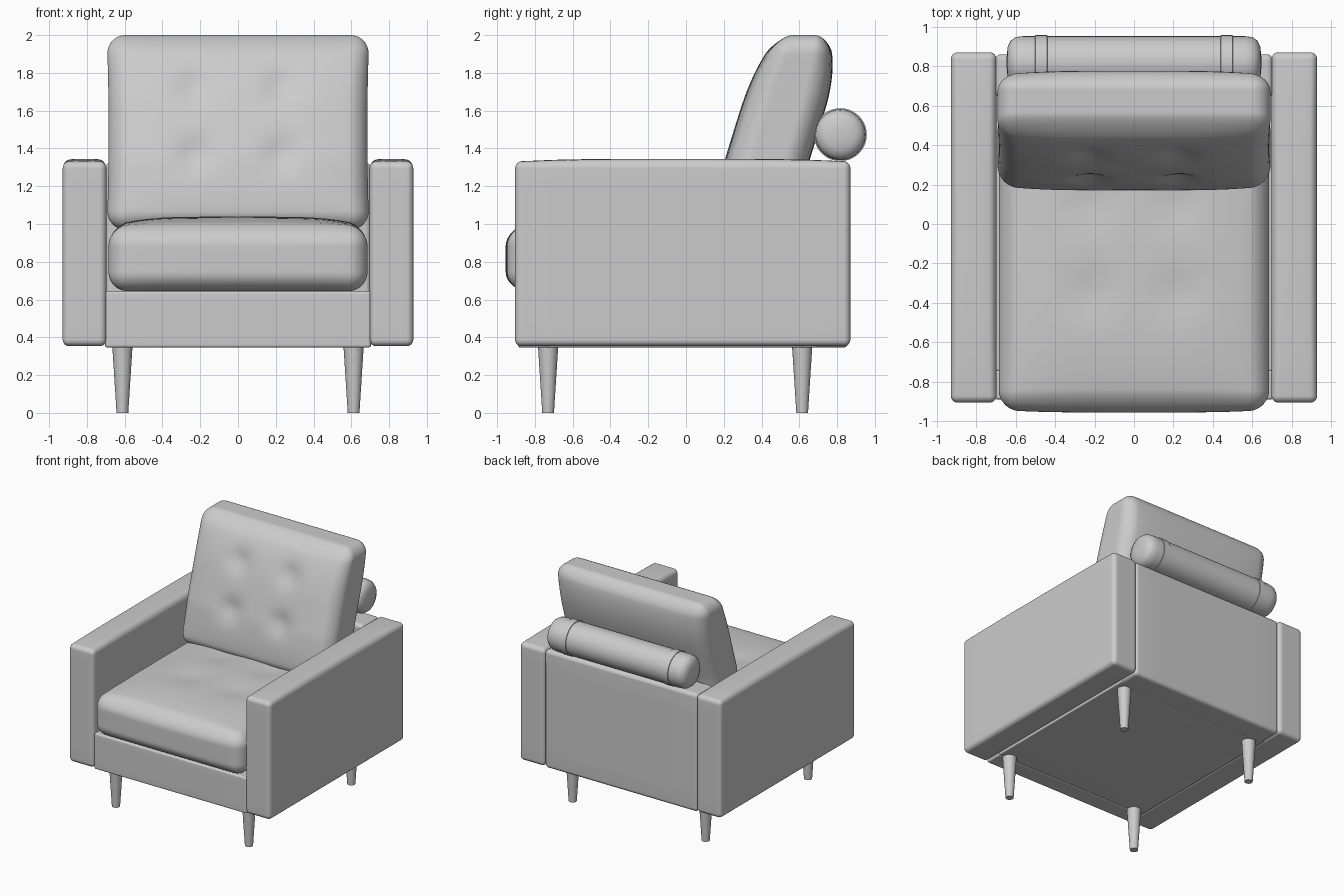
import bpy, bmesh, math
from mathutils import Vector

if "Cube" in bpy.data.objects:
    bpy.data.objects.remove(bpy.data.objects["Cube"])

fabric = bpy.data.materials.new("light grey")
fabric.diffuse_color = (0.6, 0.6, 0.6, 1)
fabric.use_nodes = True
fabric.node_tree.nodes["Principled BSDF"].inputs["Base Color"].default_value = fabric.diffuse_color


def finish(bm, name):
    bmesh.ops.recalc_face_normals(bm, faces=bm.faces)
    me = bpy.data.meshes.new(name)
    bm.to_mesh(me)
    bm.free()
    me.materials.append(fabric)
    ob = bpy.data.objects.new(name, me)
    bpy.context.collection.objects.link(ob)
    bpy.ops.object.select_all(action='DESELECT')
    ob.select_set(True)
    bpy.context.view_layer.objects.active = ob
    bpy.ops.object.shade_smooth_by_angle(angle=math.radians(40))
    return ob


def soft_box(name, lo, hi, r, mid=6, k=4, shape=None):
    """Rounded box between two corners; shape(p, uvw) may deform each point."""
    lo, hi = Vector(lo), Vector(hi)
    cen, half = (lo + hi) / 2, (hi - lo) / 2
    n = 2 * k + mid

    def tick(i, h):
        if i < k:
            return -h + r - r * math.tan(math.pi / 4 * (1 - i / k))
        if i > n - k:
            return -tick(n - i, h)
        return (h - r) * (2 * (i - k) / mid - 1)

    bm = bmesh.new()
    cache = {}

    def vert(key):
        if key not in cache:
            p = Vector([tick(key[a], half[a]) for a in range(3)])
            core = Vector([max(-half[a] + r, min(half[a] - r, p[a])) for a in range(3)])
            p = core + (p - core).normalized() * r
            uvw = [p[a] / half[a] for a in range(3)]
            p += cen
            cache[key] = bm.verts.new(shape(p, uvw) if shape else p)
        return cache[key]

    for axis in range(3):
        for side in (0, n):
            for i in range(n):
                for j in range(n):
                    quad = []
                    for a, b in ((i, j), (i + 1, j), (i + 1, j + 1), (i, j + 1)):
                        key = [a, b]
                        key.insert(axis, side)
                        quad.append(vert(tuple(key)))
                    bm.faces.new(quad)
    return finish(bm, name)


def lathe(name, profile, loc, along_x=False, seg=32):
    """Revolve (radius, distance) points about z or x, with closed ends."""
    bm = bmesh.new()
    rings = []
    for rad, d in profile:
        ring = []
        for i in range(seg):
            a = 2 * math.pi * i / seg
            c, s = rad * math.cos(a), rad * math.sin(a)
            ring.append(bm.verts.new(Vector(loc) + Vector((d, c, s) if along_x else (c, s, d))))
        rings.append(ring)
    for r0, r1 in zip(rings, rings[1:]):
        for i in range(seg):
            j = (i + 1) % seg
            bm.faces.new((r0[i], r0[j], r1[j], r1[i]))
    bm.faces.new(rings[0])
    bm.faces.new(rings[-1])
    return finish(bm, name)


def dimple(x, z, spots, size):
    return sum(math.exp(-((x - a) ** 2 + (z - b) ** 2) / size ** 2) for a, b in spots)


def dome(u, v):
    return max(0, 1 - u ** 4) * max(0, 1 - v ** 4)


# Arms with a slightly crowned top
def arm_shape(p, t):
    if t[2] > 0.9:
        p.z += 0.015 * dome(t[0], t[1])
    return p


for side, sx in (("left", -1), ("right", 1)):
    xs = sorted((sx * 0.697, sx * 0.928))
    soft_box(side + "_arm", (xs[0], -0.905, 0.353), (xs[1], 0.87, 1.33), 0.035, 10, 5, arm_shape)

# Frame: front rail, base and back panel
soft_box("front_rail", (-0.703, -0.89, 0.345), (0.703, -0.74, 0.645), 0.015)
soft_box("base", (-0.703, -0.745, 0.347), (0.703, 0.70, 0.64), 0.01)
soft_box("back_panel", (-0.703, 0.64, 0.345), (0.703, 0.86, 1.325), 0.03)


# Seat cushion, puffed with shallow tufts
SEAT_TUFTS = [(x, y) for x in (-0.22, 0.22) for y in (-0.35, 0.1)]


def seat_shape(p, t):
    top = max(0, t[2]) ** 2
    p.z += top * (0.055 * dome(t[0], t[1]) - 0.016 * dimple(p.x, p.y, SEAT_TUFTS, 0.12))
    if t[1] < 0:
        p.y -= 0.015 * t[1] ** 4 * dome(t[0], t[2])
    return p


soft_box("seat_cushion", (-0.685, -0.94, 0.645), (0.685, 0.64, 0.985), 0.10, 26, 6, seat_shape)


# Back cushion, leaning, with four tufts
BACK_TUFTS = [(x, z) for x in (-0.23, 0.23) for z in (1.37, 1.73)]


def back_shape(p, t):
    z = p.z
    puff = dome(t[0], t[2])
    y = p.y * (1 - 0.3 * (max(0, z - 1.6) / 0.4) ** 2)
    if t[1] < 0:
        y -= t[1] ** 2 * (0.045 * puff - 0.035 * dimple(p.x, z, BACK_TUFTS, 0.085))
    else:
        y += t[1] ** 2 * 0.035 * puff
    slope = 0.31 if z > 1.34 else 0.2
    lean = 0.435 + slope * (z - 1.34) - 0.1 * max(0, z - 1.6) ** 2
    return Vector((p.x * (0.985 + 0.015 * t[2] ** 2), y + lean, z))


soft_box("back_cushion", (-0.695, -0.185, 0.97), (0.695, 0.185, 2.0), 0.10, 26, 6, back_shape)

# Bolster roll behind the back cushion, with two raised bands
half = [(0.03, 0.645), (0.08, 0.64), (0.112, 0.625), (0.13, 0.60), (0.135, 0.56),
        (0.135, 0.501), (0.140, 0.50), (0.140, 0.44), (0.135, 0.439)]
roll = half + [(r, -d) for r, d in reversed(half)]
lathe("bolster", roll, (0, 0.817, 1.473), along_x=True, seg=40)

# Tapered legs
for fb, y in (("front", -0.73), ("back", 0.615)):
    for side, sx in (("left", -1), ("right", 1)):
        lathe(f"{fb}_{side}_leg", [(0.031, 0), (0.054, 0.36)], (sx * 0.612, y, 0), seg=24)
